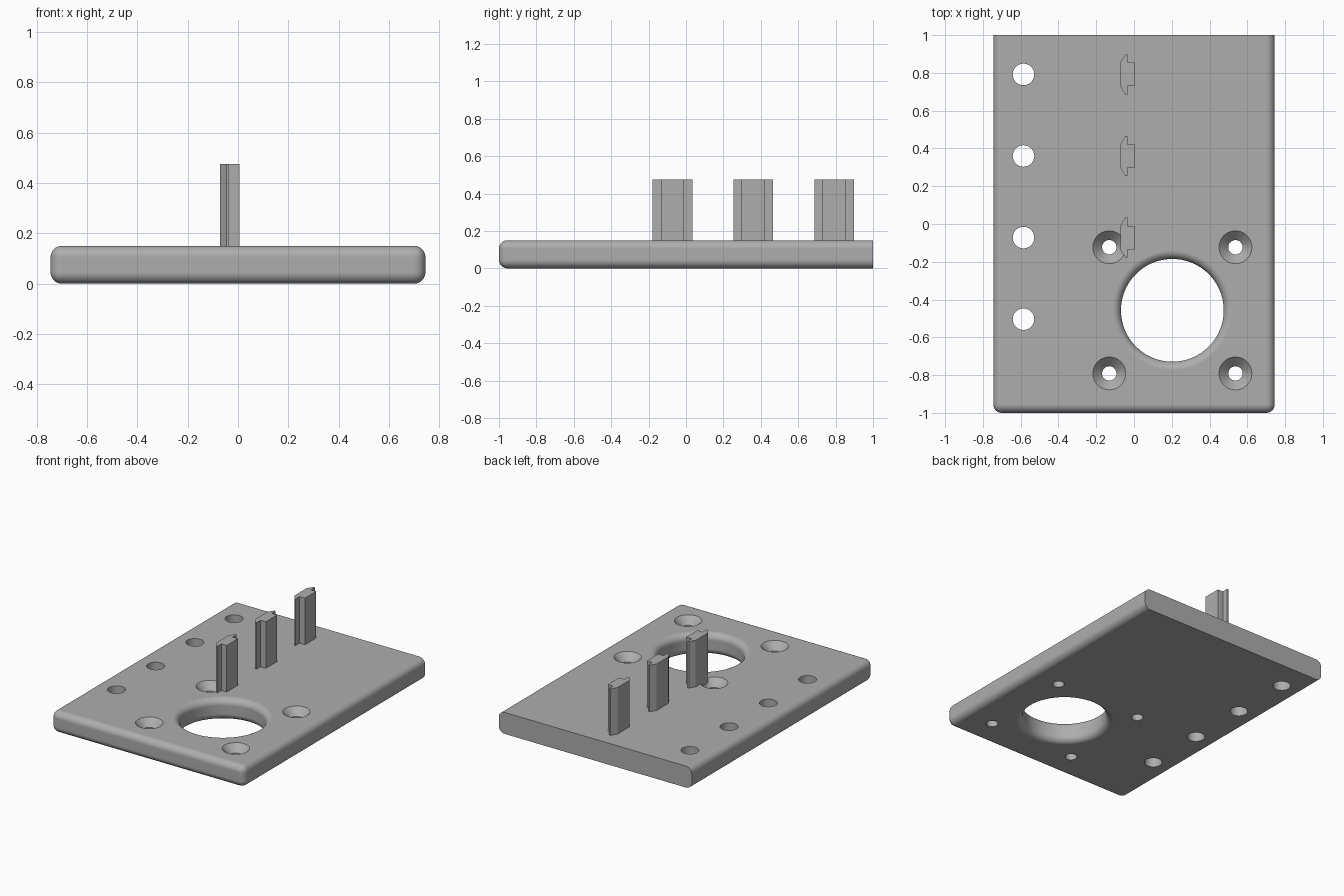
import bpy, bmesh
from math import sin, cos, pi, radians

if "Cube" in bpy.data.objects:
    bpy.data.objects.remove(bpy.data.objects["Cube"], do_unlink=True)

HALF_W, THICK, ROUND = 0.745, 0.15, 0.045
ROW_Y = [0.792 - 0.432 * i for i in range(4)]
BORE = (0.203, -0.457)

grey = bpy.data.materials.new("plain grey")
grey.use_nodes = True
grey.diffuse_color = (0.42, 0.42, 0.42, 1)
grey.node_tree.nodes["Principled BSDF"].inputs["Base Color"].default_value = grey.diffuse_color


def add_object(name, bm):
    bmesh.ops.recalc_face_normals(bm, faces=bm.faces)
    mesh = bpy.data.meshes.new(name)
    bm.to_mesh(mesh)
    bm.free()
    mesh.materials.append(grey)
    obj = bpy.data.objects.new(name, mesh)
    bpy.context.collection.objects.link(obj)
    return obj


def lathe(name, profile, centre, sides=64):
    """Closed solid turned from (radius, height) pairs."""
    bm = bmesh.new()
    rings = [[bm.verts.new((centre[0] + r * cos(2 * pi * i / sides),
                            centre[1] + r * sin(2 * pi * i / sides), z))
              for i in range(sides)] for r, z in profile]
    for low, high in zip(rings, rings[1:]):
        for i in range(sides):
            j = (i + 1) % sides
            bm.faces.new((low[i], low[j], high[j], high[i]))
    bm.faces.new(rings[0])
    bm.faces.new(rings[-1])
    return add_object(name, bm)


def activate(obj):
    bpy.ops.object.select_all(action='DESELECT')
    obj.select_set(True)
    bpy.context.view_layer.objects.active = obj


def drill(target, cutter):
    cutter.hide_render = True
    mod = target.modifiers.new("hole", 'BOOLEAN')
    mod.operation, mod.solver, mod.object = 'DIFFERENCE', 'EXACT', cutter
    activate(target)
    bpy.ops.object.modifier_apply(modifier=mod.name)
    bpy.data.objects.remove(cutter, do_unlink=True)


# Base plate: every edge rounded except those around the flat back
bm = bmesh.new()
bmesh.ops.create_cube(bm, size=1)
for v in bm.verts:
    v.co = (v.co.x * 2 * HALF_W, v.co.y * 2, (v.co.z + 0.5) * THICK)
rounded = [e for e in bm.edges if not all(v.co.y > 0.9 for v in e.verts)]
bmesh.ops.bevel(bm, geom=rounded, offset=ROUND, segments=8, profile=0.5,
                affect='EDGES')
plate = add_object("base_plate", bm)

# Large bore with rounded rims top and bottom
arc = [(0.272 + ROUND * (1 - cos(a)), ROUND * (1 - sin(a)))
       for a in [pi / 2 * i / 8 for i in range(8, -1, -1)]]
lower = [(arc[0][0], -0.02)] + arc
upper = [(r, THICK - z) for r, z in reversed(lower)]
drill(plate, lathe("bore_cutter", lower + upper, BORE, 96))

# Four countersunk screw holes around the bore
sink = [(0.038, -0.02), (0.038, 0.1), (0.087, THICK), (0.087, 0.2)]
for sx in (-1, 1):
    for sy in (-1, 1):
        spot = (BORE[0] + sx * 0.334, BORE[1] + sy * 0.334)
        drill(plate, lathe("screw_cutter", sink, spot, 48))

# Row of plain through holes
for y in ROW_Y:
    drill(plate, lathe("row_cutter", [(0.057, -0.02), (0.057, 0.2)], (-0.585, y), 48))

activate(plate)
bpy.ops.object.shade_smooth_by_angle(angle=radians(30))
weighted = plate.modifiers.new("even shading", 'WEIGHTED_NORMAL')
weighted.keep_sharp = True

# Upright posts with a flanged T-shaped section
half = [(0.006, 0.062), (-0.035, 0.062), (-0.035, 0.106), (-0.046, 0.106), (-0.071, 0.066)]
section = half + [(x, -y) for x, y in reversed(half)]
for n, y in enumerate(ROW_Y[:3], 1):
    bm = bmesh.new()
    base = bm.faces.new([bm.verts.new((px, y + py, 0.08)) for px, py in section])
    top = bmesh.ops.extrude_face_region(bm, geom=[base], use_keep_orig=True)["geom"]
    bmesh.ops.translate(bm, vec=(0, 0, 0.475 - 0.08),
                        verts=[g for g in top if isinstance(g, bmesh.types.BMVert)])
    add_object(f"upright_post_{n}", bm)
